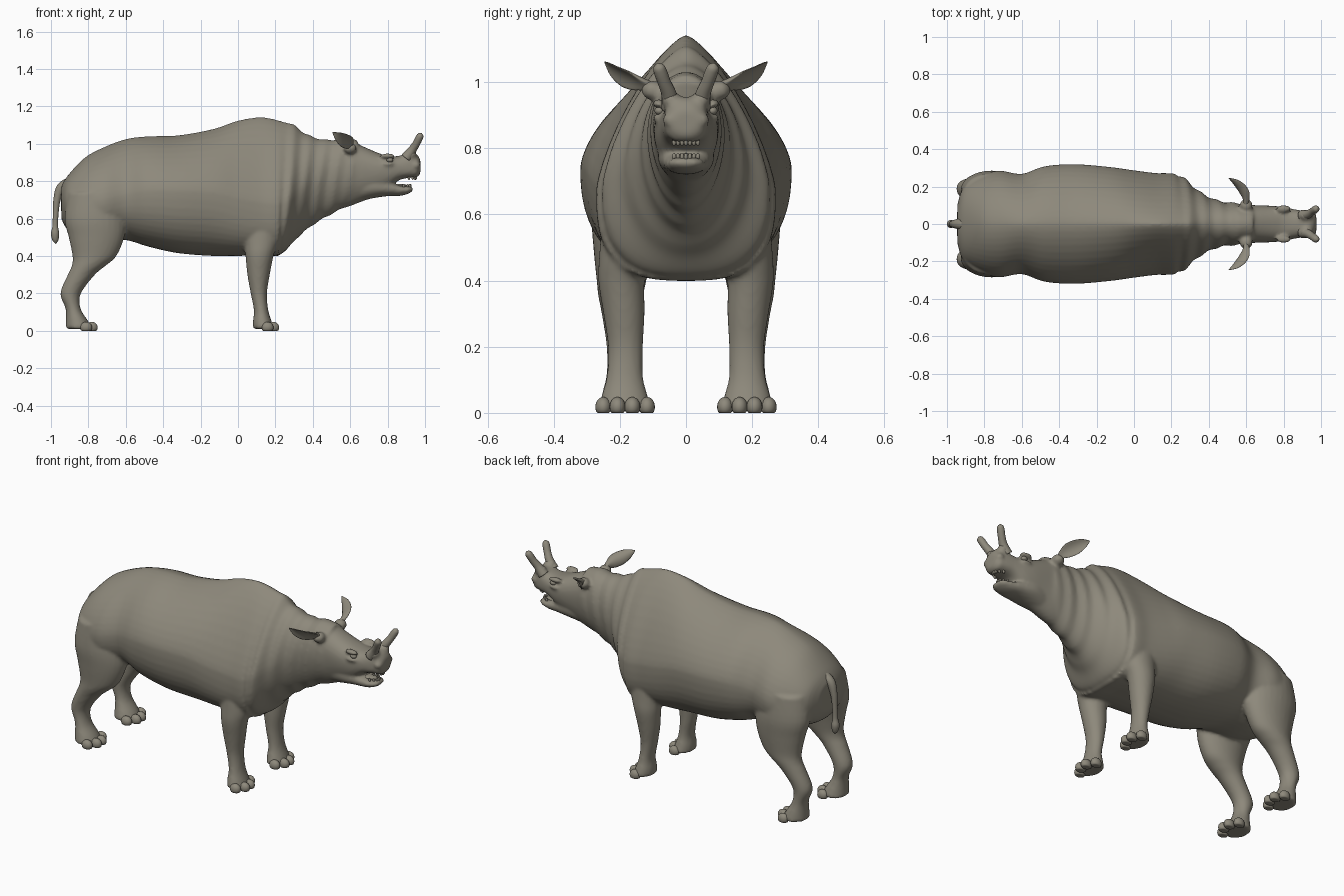
import bpy, bmesh
from math import sin, cos, pi, copysign
from mathutils import Vector, Matrix

hide = bpy.data.materials.new("hide")
hide.diffuse_color = (0.27, 0.25, 0.20, 1)


def spline(rows, steps=5):
    """Smooth Catmull-Rom interpolation through rows of numbers."""
    out = []
    for i in range(len(rows) - 1):
        p0, p1, p2 = rows[max(i - 1, 0)], rows[i], rows[i + 1]
        p3 = rows[min(i + 2, len(rows) - 1)]
        for k in range(steps):
            t = k / steps
            out.append([0.5 * (2 * b + (c - a) * t + (2 * a - 5 * b + 4 * c - d) * t * t
                        + (3 * b - a - 3 * c + d) * t ** 3) for a, b, c, d in zip(p0, p1, p2, p3)])
    return out + [list(rows[-1])]


def loft(bm, rings):
    """Closed skin over a list of point rings."""
    vs = [[bm.verts.new(p) for p in r] for r in rings]
    n = len(vs[0])
    for a, b in zip(vs, vs[1:]):
        for j in range(n):
            bm.faces.new((a[j], a[(j + 1) % n], b[(j + 1) % n], b[j]))
    bm.faces.new(vs[0])
    bm.faces.new(vs[-1])


def trunk(bm, rows, fold=0.0):
    """Loft along x; rows: x, top, bottom, half width, widest z, top power, bottom power."""
    rings = []
    for x, top, bot, w, wz, pt, pb in spline(rows):
        f = 1 + fold * sin(x * 75) if 0.22 < x < 0.62 else 1
        ring = []
        for k in range(48):
            a = 2 * pi * (k + 0.5) / 48
            c, s = cos(a), sin(a)
            p, h = (pt, top - wz) if s > 0 else (pb, wz - bot)
            ring.append((x + 0.03 * s * (f != 1),
                         f * w * copysign(abs(c) ** (2 / p), c),
                         wz + h * copysign(abs(s) ** (2 / p), s) * (1 + (f - 1) * 0.4)))
        rings.append(ring)
    loft(bm, rings)


def limb(bm, rows, side):
    """Loft along z; rows: z, back x, front x, inner y, outer y."""
    rings = []
    for z, x0, x1, y0, y1 in spline(rows, 4):
        rings.append([((x0 + x1) / 2 + (x1 - x0) / 2 * cos(2 * pi * k / 28),
                       side * ((y0 + y1) / 2 + (y1 - y0) / 2 * sin(2 * pi * k / 28)), max(z, 0))
                      for k in range(28)])
    loft(bm, rings)


def ball(bm, loc, size):
    m = Matrix.Translation(loc) @ Matrix.Diagonal((*size, 1))
    bmesh.ops.create_uvsphere(bm, u_segments=20, v_segments=12, radius=1, matrix=m)


def finish(name, bm):
    bmesh.ops.recalc_face_normals(bm, faces=bm.faces)
    me = bpy.data.meshes.new(name)
    bm.to_mesh(me)
    bm.free()
    me.shade_smooth()
    me.materials.append(hide)
    ob = bpy.data.objects.new(name, me)
    bpy.context.collection.objects.link(ob)
    return ob


def tube(name, pts):
    """Tapered round tube; pts: x, y, z, radius."""
    bm = bmesh.new()
    rows = spline(pts, 6)
    rings = []
    for i, (x, y, z, r) in enumerate(rows):
        a, b = rows[max(i - 1, 0)], rows[min(i + 1, len(rows) - 1)]
        d = (Vector(b[:3]) - Vector(a[:3])).normalized()
        u = d.cross(Vector((0, 1, 0))).normalized()
        v = d.cross(u)
        rings.append([Vector((x, y, z)) + max(r, 0.001) * (u * cos(2 * pi * k / 16) + v * sin(2 * pi * k / 16))
                      for k in range(16)])
    loft(bm, rings)
    return finish(name, bm)


# Skin: trunk, neck, head and legs fused into one surface
skin = bmesh.new()
trunk(skin, [
    (-.945, .77, .60, .10, .69, 2, 2),
    (-.91, .83, .54, .20, .68, 2, 2),
    (-.82, .925, .50, .26, .68, 1.8, 2.2),
    (-.72, .98, .48, .285, .69, 1.7, 2.3),
    (-.60, 1.025, .485, .268, .72, 1.6, 2.3),
    (-.48, 1.04, .45, .308, .74, 1.6, 2.4),
    (-.32, 1.045, .415, .32, .74, 1.55, 2.4),
    (-.13, 1.08, .40, .305, .73, 1.5, 2.4),
    (.0, 1.125, .40, .287, .70, 1.4, 2.7),
    (.12, 1.143, .405, .272, .68, 1.35, 3),
    (.22, 1.125, .40, .268, .67, 1.4, 2.8),
    (.29, 1.085, .435, .225, .70, 1.5, 2.3),
    (.36, 1.04, .51, .165, .76, 1.8, 2),
    (.46, 1.02, .585, .122, .82, 2, 1.9),
    (.57, 1.03, .645, .11, .85, 2, 1.9),
    (.66, .985, .70, .095, .86, 2, 2)], fold=0.04)
# Skull and upper jaw
trunk(skin, [
    (.50, 1.0, .64, .09, .85, 2, 2),
    (.58, 1.03, .66, .103, .87, 2, 2),
    (.66, .99, .69, .10, .87, 2.2, 2),
    (.74, .955, .72, .097, .86, 2.3, 2),
    (.80, .935, .755, .09, .86, 2.5, 2.2),
    (.86, .935, .805, .078, .865, 2.5, 2.5),
    (.92, .955, .818, .068, .87, 2.4, 2.6),
    (.955, .945, .82, .06, .875, 2.4, 2.5),
    (.975, .915, .84, .04, .88, 2, 2)])
# Lower jaw
trunk(skin, [
    (.62, .84, .685, .07, .77, 2, 2),
    (.72, .83, .708, .085, .77, 2, 2),
    (.80, .80, .72, .075, .765, 2.2, 2.2),
    (.87, .775, .722, .06, .755, 2.5, 2.2),
    (.915, .772, .735, .05, .755, 2.5, 2),
    (.935, .765, .75, .03, .757, 2, 2)])
front_leg = [(.64, .0, .24, .10, .25), (.48, .03, .215, .11, .262), (.40, .04, .19, .125, .265),
             (.30, .05, .17, .125, .25), (.20, .068, .155, .13, .236), (.11, .085, .162, .13, .24),
             (.05, .08, .18, .115, .256), (.01, .08, .195, .105, .263)]
hind_leg = [(.74, -.91, -.62, .06, .27), (.60, -.928, -.60, .075, .285), (.50, -.905, -.608, .10, .28),
            (.40, -.885, -.65, .12, .27), (.35, -.888, -.705, .13, .265), (.30, -.91, -.765, .135, .255),
            (.20, -.95, -.84, .135, .24), (.12, -.922, -.842, .135, .24),
            (.05, -.92, -.80, .115, .256), (.01, -.922, -.78, .105, .263)]
for s in (1, -1):
    limb(skin, front_leg, s)
    limb(skin, hind_leg, s)
    ball(skin, (.80, s * .082, .935), (.04, .02, .014))     # brow
    ball(skin, (.80, s * .082, .893), (.035, .02, .011))    # lower eyelid
    ball(skin, (.95, s * .045, .885), (.026, .026, .022))   # nostril wing
    ball(skin, (.92, s * .045, .945), (.035, .028, .03))    # horn base
    ball(skin, (.60, s * .10, .975), (.035, .035, .03))     # ear base
body = finish("body", skin)
rm = body.modifiers.new("fuse", 'REMESH')
rm.mode = 'VOXEL'
rm.voxel_size = 0.0095
rm.use_smooth_shade = True
sm = body.modifiers.new("soften", 'SMOOTH')
sm.factor, sm.iterations = 0.5, 4

for s, tag in ((1, "left"), (-1, "right")):
    # Horn
    tube(f"{tag}_horn", [(.90, s * .045, .925, .03), (.93, s * .052, .965, .023), (.953, s * .066, 1.0, .02),
                         (.968, s * .077, 1.03, .02), (.977, s * .083, 1.047, .016), (.982, s * .086, 1.056, .002)])
    # Cupped ear
    ear = bmesh.new()
    wide = Vector((.62, s * .15, .75)).normalized()
    out = Vector((.62, s * .35, -.6)).normalized()
    rings = []
    for x, y, z, w, th in spline([(.595, .09, .98, .016, .014), (.60, .13, .995, .022, .012),
                                  (.588, .165, 1.008, .036, .008), (.565, .20, 1.022, .038, .006),
                                  (.535, .23, 1.042, .026, .005), (.507, .246, 1.06, .003, .002)]):
        c = Vector((x, s * y, z))
        rings.append([c + wide * w * cos(2 * pi * k / 20)
                      + out * (th * sin(2 * pi * k / 20) + 0.4 * w * cos(2 * pi * k / 20) ** 2 - .2 * w)
                      for k in range(20)])
    loft(ear, rings)
    finish(f"{tag}_ear", ear)
    # Eye
    eye = bmesh.new()
    ball(eye, (.812, s * .08, .913), (.018, .015, .013))
    finish(f"{tag}_eye", eye)
    # Hooves
    for leg, x in (("front", .18), ("hind", -.79)):
        hoof = bmesh.new()
        for y, dx in ((.118, -.022), (.162, .008), (.207, .008), (.25, -.022)):
            ball(hoof, (x + dx, s * y, .018), (.032, .024, .03))
        for v in hoof.verts:
            v.co.z = max(v.co.z, 0)
        finish(f"{tag}_{leg}_hooves", hoof)

# Tail with tuft
tube("tail", [(-.89, 0, .79, .035), (-.945, 0, .765, .026), (-.968, 0, .70, .019), (-.975, 0, .62, .015),
              (-.977, 0, .56, .015), (-.978, 0, .52, .022), (-.976, 0, .485, .016), (-.974, 0, .465, .002)])

# Tongue and teeth
mouth = bmesh.new()
ball(mouth, (.85, 0, .775), (.06, .03, .01))
for k in range(-3, 4):
    for z, x in ((.774, .922), (.818, .95)):
        ball(mouth, (x - .004 * k * k, .012 * k, z), (.007, .006, .011))
finish("tongue_and_teeth", mouth)
